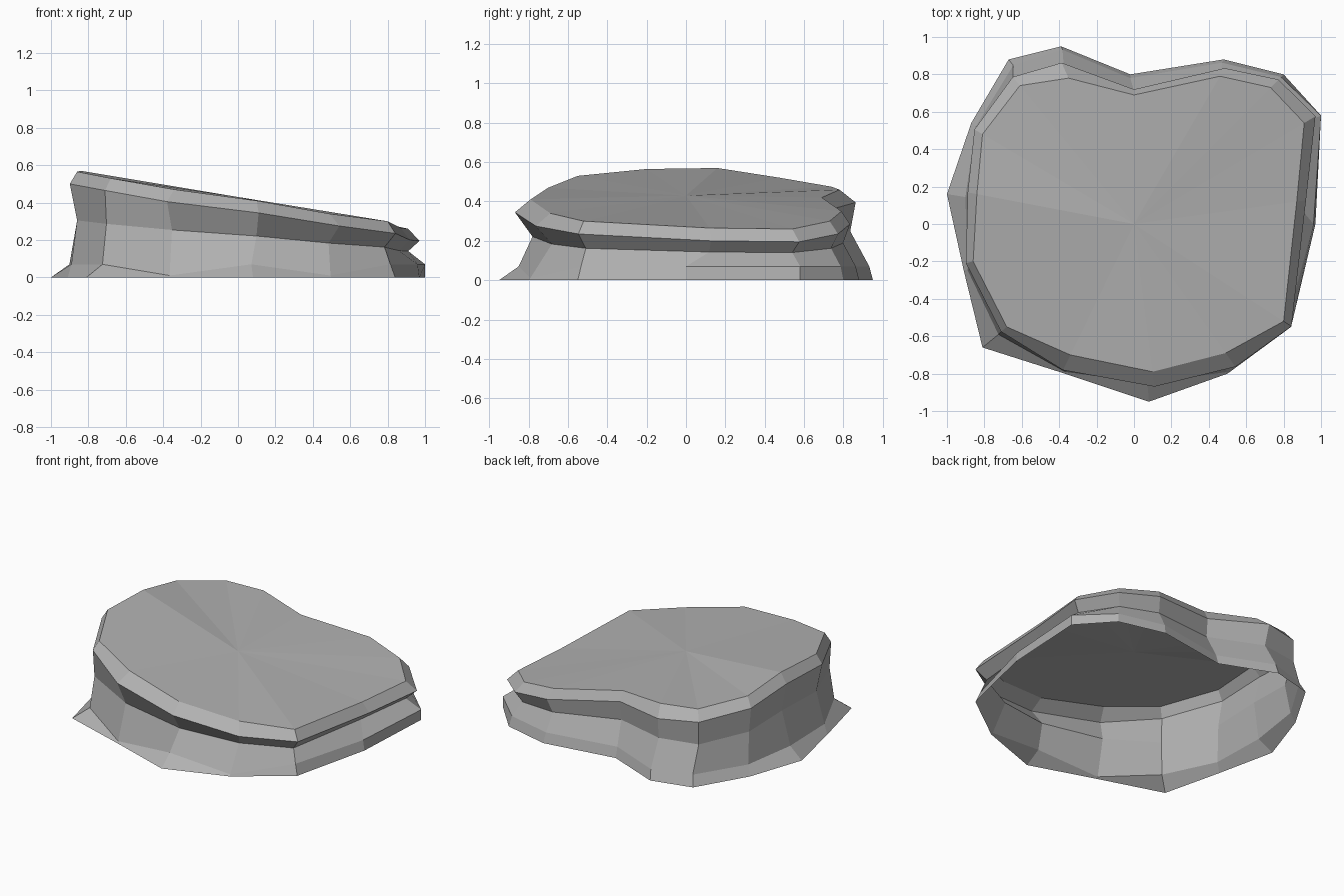
import bpy, bmesh
from mathutils import Vector

if "Cube" in bpy.data.objects:
    bpy.data.objects.remove(bpy.data.objects["Cube"])

# Columns around the rock, clockwise from the left side:
# base x, base y, top x, top y, top z, lip overhang, groove offset, toe inset
COLUMNS = [
    (-1.00, .16, -.84, .16, .57, .05, .01, .10),
    (-.87, .54, -.81, .48, .52, .05, .02, .03),
    (-.67, .88, -.61, .74, .475, .06, .06, .04),
    (-.39, .95, -.35, .78, .46, .09, .06, .02),
    (-.02, .80, .00, .69, .42, .03, .02, .02),
    (.48, .88, .46, .79, .35, .05, .01, .02),
    (.80, .80, .73, .73, .30, .06, .01, .02),
    (1.00, .58, .91, .54, .26, .07, .00, .00),
    (.97, .00, .87, .12, .265, .05, -.01, .01),
    (.84, -.55, .80, -.52, .30, .05, -.02, .03),
    (.50, -.80, .49, -.69, .34, .09, -.01, .01),
    (.08, -.95, .10, -.79, .41, .08, -.01, .10),
    (-.37, -.80, -.34, -.70, .47, .09, .03, .01),
    (-.81, -.66, -.68, -.55, .53, .04, .03, .11),
    (-.91, -.25, -.86, -.20, .565, .04, .00, .02),
]
LOW_TOES = (10, 12)


def pushed(x, y, amount, z):
    """Point moved outward from the vertical axis."""
    p = Vector((x, y))
    p += p.normalized() * amount
    return (p.x, p.y, z)


bm = bmesh.new()
rings = [[] for _ in range(5)]
for i, (bx, by, tx, ty, tz, lip, groove, toe) in enumerate(COLUMNS):
    points = (
        (bx, by, 0),                                          # ground outline
        pushed(bx, by, -toe, .01 if i in LOW_TOES else .07),  # toe
        pushed(tx, ty, groove, tz * .54),                     # undercut groove
        pushed(tx, ty, lip, tz - .065),                       # overhanging lip
        (tx, ty, tz),                                         # top rim
    )
    for ring, p in zip(rings, points):
        ring.append(bm.verts.new(p))

# Side walls between neighbouring rings (the underside stays open)
n = len(COLUMNS)
for low, high in zip(rings, rings[1:]):
    for i in range(n):
        j = (i + 1) % n
        bm.faces.new((low[j], low[i], high[i], high[j]))

# Sloping, faceted top slab
centre = bm.verts.new((0, 0, .43))
top = rings[-1]
for i in range(n):
    bm.faces.new((top[(i + 1) % n], top[i], centre))

bmesh.ops.recalc_face_normals(bm, faces=bm.faces)
if centre.link_faces[0].normal.z < 0:
    bmesh.ops.reverse_faces(bm, faces=bm.faces)

mesh = bpy.data.meshes.new("flat_rock")
bm.to_mesh(mesh)
bm.free()
rock = bpy.data.objects.new("flat_rock", mesh)
bpy.context.collection.objects.link(rock)

# Mid-grey stone
stone = bpy.data.materials.new("stone")
stone.diffuse_color = (.44, .44, .44, 1)
stone.use_nodes = True
stone.node_tree.nodes["Principled BSDF"].inputs["Base Color"].default_value = stone.diffuse_color
mesh.materials.append(stone)
